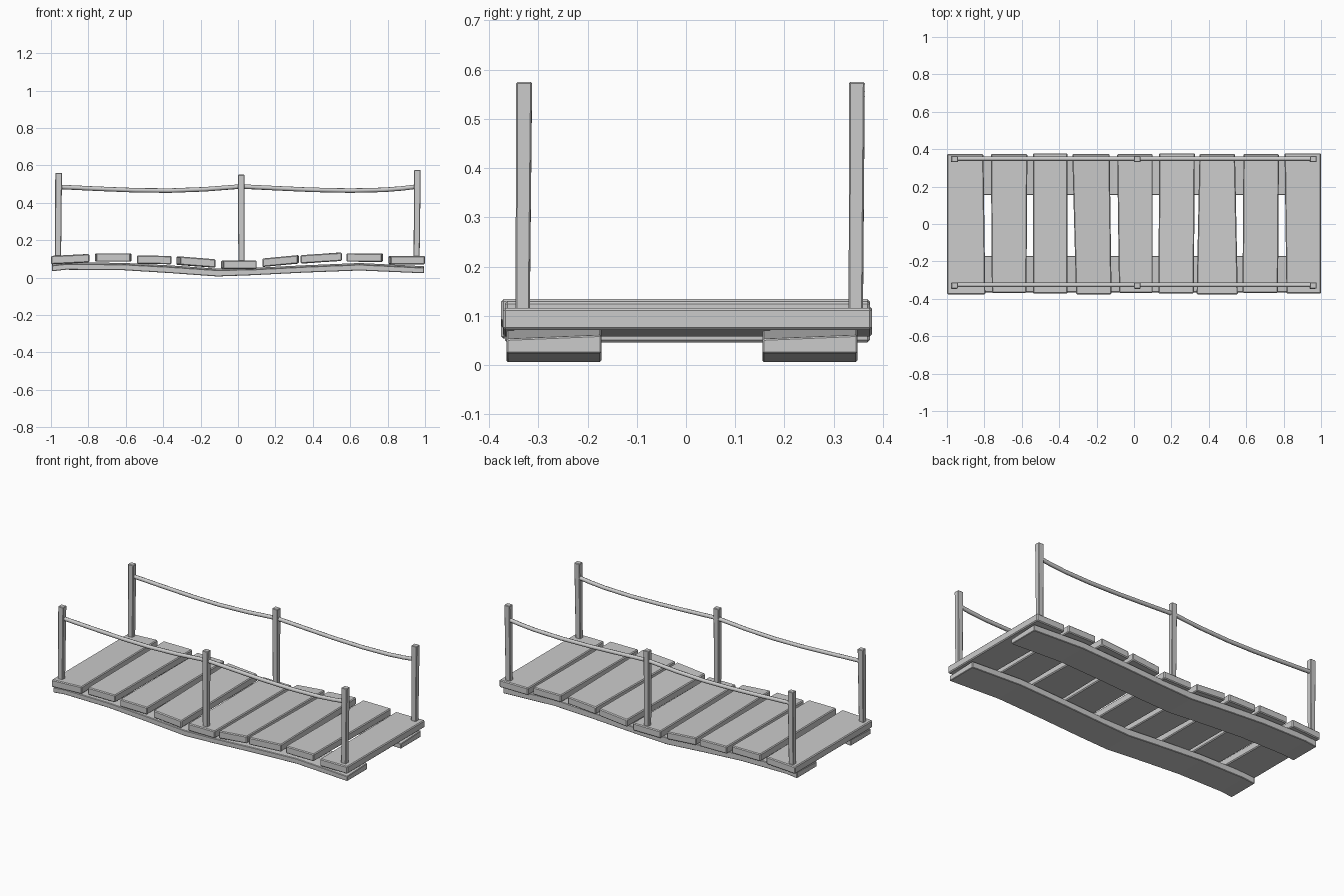
import bpy, bmesh
from mathutils import Vector

if "Cube" in bpy.data.objects:
    bpy.data.objects.remove(bpy.data.objects["Cube"])


def make_object(name, rings, bevel=0.0, smooth=False):
    """Skin a list of equal-sized vertex rings into a closed solid."""
    bm = bmesh.new()
    loops = [[bm.verts.new(p) for p in ring] for ring in rings]
    n = len(loops[0])
    for a, b in zip(loops, loops[1:]):
        for i in range(n):
            j = (i + 1) % n
            bm.faces.new((a[i], a[j], b[j], b[i]))
    bm.faces.new(loops[0])
    bm.faces.new(loops[-1])
    bmesh.ops.recalc_face_normals(bm, faces=bm.faces)
    mesh = bpy.data.meshes.new(name)
    bm.to_mesh(mesh)
    bm.free()
    obj = bpy.data.objects.new(name, mesh)
    bpy.context.collection.objects.link(obj)
    if bevel:
        mod = obj.modifiers.new("Bevel", 'BEVEL')
        mod.width = bevel
        mod.segments = 1
    return obj


# Deck planks: back x0, x1, front x0, x1, top z at left, top z at right
planks = [
    (-1.0, -0.805, -1.0, -0.795, 0.116, 0.126),
    (-0.765, -0.57, -0.76, -0.575, 0.130, 0.130),
    (-0.54, -0.355, -0.54, -0.355, 0.118, 0.116),
    (-0.33, -0.13, -0.31, -0.12, 0.113, 0.098),
    (-0.09, 0.10, -0.08, 0.10, 0.091, 0.091),
    (0.135, 0.325, 0.13, 0.32, 0.102, 0.120),
    (0.35, 0.54, 0.335, 0.555, 0.120, 0.134),
    (0.585, 0.775, 0.58, 0.77, 0.130, 0.129),
    (0.805, 1.0, 0.815, 1.0, 0.116, 0.116),
]
thick = 0.045
for i, (b0, b1, f0, f1, zl, zr) in enumerate(planks):
    dy = 0.004 * ((i * 2) % 3 - 1)
    yf, yb = -0.372 + dy, 0.378 - abs(dy)
    rings = [[(x0, y, zl - thick), (x1, y, zr - thick), (x1, y, zr), (x0, y, zl)]
             for x0, x1, y in ((f0, f1, yf), (b0, b1, yb))]
    make_object(f"deck_plank_{i + 1}", rings, bevel=0.005)

# Sagging support beams: x, bottom z, top z
beam_path = [(-0.995, 0.034, 0.070), (-0.92, 0.042, 0.078), (-0.62, 0.040, 0.076),
             (-0.36, 0.024, 0.062), (-0.11, 0.006, 0.045), (0.08, 0.013, 0.049),
             (0.36, 0.027, 0.063), (0.65, 0.038, 0.075), (0.995, 0.023, 0.058)]
for name, y0, y1 in (("front_beam", -0.365, -0.172), ("back_beam", 0.155, 0.348)):
    rings = [[(x, y0, zb), (x, y1, zb), (x, y1, zt + 0.003), (x, y0, zt - 0.005)]
             for x, zb, zt in beam_path]
    make_object(name, rings, bevel=0.003)

# Posts: bottom x, top x, bottom z, top z
posts = [(-0.962, -0.959, 0.10, 0.56), (0.018, 0.017, 0.075, 0.55),
         (0.955, 0.959, 0.10, 0.575)]
for side, yb, yt in (("front", -0.332, -0.329), ("back", 0.345, 0.347)):
    for i, (xb, xt, zb, zt) in enumerate(posts):
        rings = []
        for x, y, z, h in ((xb, yb, zb, 0.016), (xt, yt, zt, 0.018)):
            rings.append([(x - h, y - h * 0.9, z), (x + h, y - h * 0.9, z),
                          (x + h, y + h * 0.9, z), (x - h, y + h * 0.9, z)])
        make_object(f"{side}_post_{i + 1}", rings, bevel=0.003)

# Rope handrails sagging between the posts
rope_points = [(-0.96, 0.485), (-0.75, 0.475), (-0.55, 0.467), (-0.37, 0.465),
               (-0.18, 0.472), (0.017, 0.487), (0.2, 0.478), (0.4, 0.469),
               (0.6, 0.465), (0.78, 0.469), (0.88, 0.477), (0.96, 0.487)]
for name, y in (("front_rope", -0.326), ("back_rope", 0.349)):
    curve = bpy.data.curves.new(name, 'CURVE')
    curve.dimensions = '3D'
    curve.bevel_depth = 0.012
    curve.bevel_resolution = 2
    curve.use_fill_caps = True
    spline = curve.splines.new('POLY')
    spline.points.add(len(rope_points) - 1)
    for p, (x, z) in zip(spline.points, rope_points):
        p.co = (x, y, z, 1)
    bpy.context.collection.objects.link(bpy.data.objects.new(name, curve))
